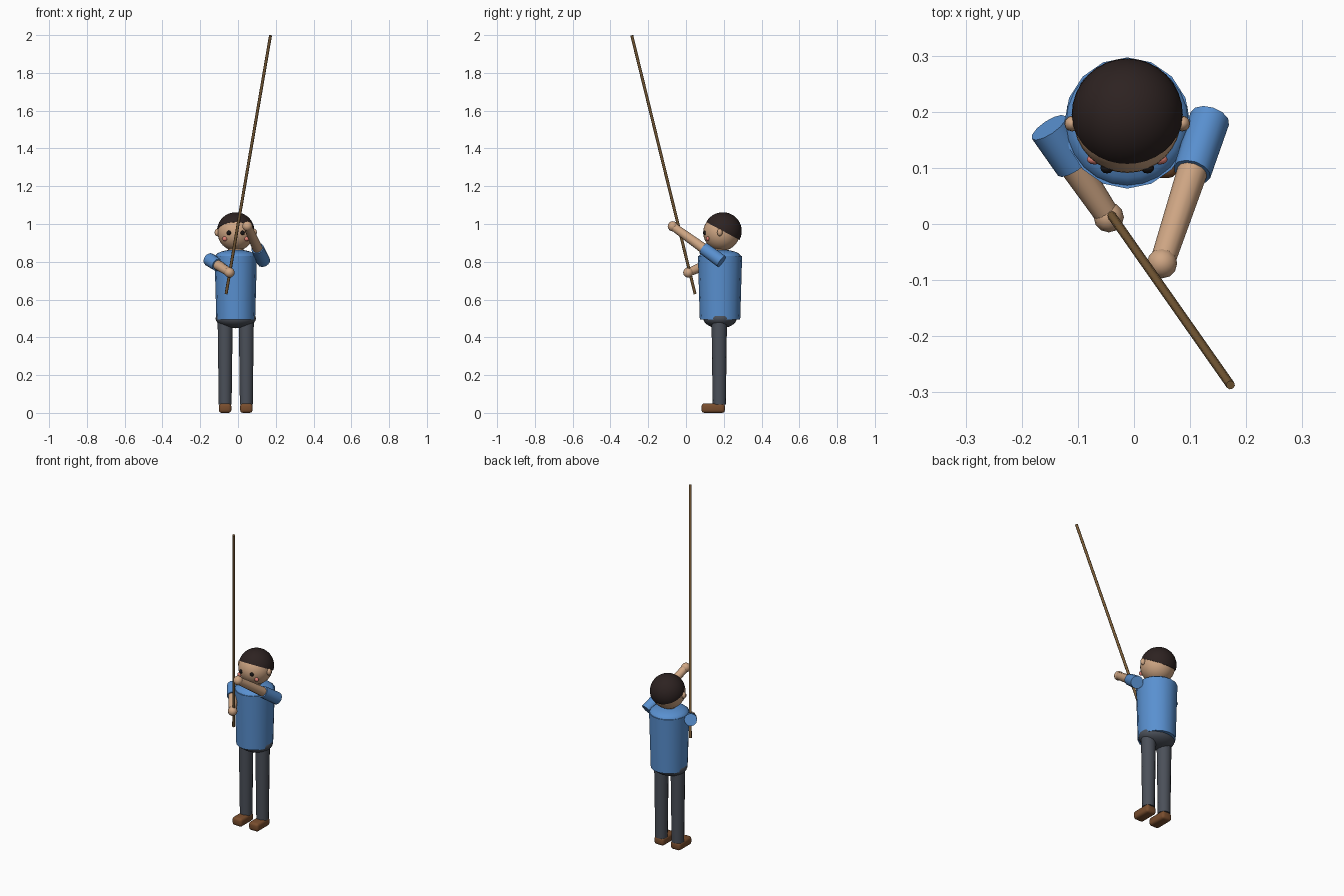
import bpy, bmesh, math
from mathutils import Vector, Matrix

cube = bpy.data.objects.get("Cube")
if cube:
    bpy.data.objects.remove(cube, do_unlink=True)


def material(name, rgb):
    m = bpy.data.materials.new(name)
    m.use_nodes = True
    m.diffuse_color = (*rgb, 1)
    bsdf = next(n for n in m.node_tree.nodes if n.type == 'BSDF_PRINCIPLED')
    bsdf.inputs["Base Color"].default_value = (*rgb, 1)
    return m


SKIN = material("skin", (0.62, 0.38, 0.23))
SHIRT = material("blue shirt", (0.10, 0.28, 0.63))
TROUSERS = material("charcoal trousers", (0.07, 0.08, 0.10))
LEATHER = material("brown leather", (0.19, 0.075, 0.027))
HAIR = material("dark hair", (0.026, 0.016, 0.015))
WOOD = material("pole wood", (0.19, 0.105, 0.038))
BLUSH = material("pink blush", (0.75, 0.22, 0.18))
EYE = material("black eye", (0.010, 0.008, 0.008))


def finish(bm, name, mat, angle=40):
    bmesh.ops.recalc_face_normals(bm, faces=bm.faces[:])
    me = bpy.data.meshes.new(name)
    bm.to_mesh(me)
    bm.free()
    me.materials.append(mat)
    ob = bpy.data.objects.new(name, me)
    bpy.context.collection.objects.link(ob)
    bpy.ops.object.select_all(action='DESELECT')
    ob.select_set(True)
    bpy.context.view_layer.objects.active = ob
    bpy.ops.object.shade_smooth_by_angle(angle=math.radians(angle))
    return ob


def ellipsoid(name, centre, radii, mat, u=24, v=16, cut=None):
    """Scaled sphere; cut is a plane normal keeping only the half it points to."""
    bm = bmesh.new()
    bmesh.ops.create_uvsphere(bm, u_segments=u, v_segments=v, radius=1)
    bmesh.ops.scale(bm, vec=radii, verts=bm.verts[:])
    if cut:
        geom = bm.verts[:] + bm.edges[:] + bm.faces[:]
        bmesh.ops.bisect_plane(bm, geom=geom, plane_co=(0, 0, 0), plane_no=cut, clear_inner=True)
        bmesh.ops.holes_fill(bm, edges=[e for e in bm.edges if e.is_boundary])
    bmesh.ops.translate(bm, vec=centre, verts=bm.verts[:])
    return finish(bm, name, mat, 50)


def rod(name, a, b, ra, rb, mat, sides=12, squash=(1, 1)):
    """Tapered cylinder from a to b."""
    a, b = Vector(a), Vector(b)
    d = b - a
    bm = bmesh.new()
    bmesh.ops.create_cone(bm, cap_ends=True, segments=sides, radius1=ra, radius2=rb, depth=d.length)
    bmesh.ops.scale(bm, vec=(squash[0], squash[1], 1), verts=bm.verts[:])
    rot = d.to_track_quat('Z', 'Y').to_matrix().to_4x4() if d.xy.length > 1e-6 else Matrix()
    bmesh.ops.transform(bm, matrix=Matrix.Translation((a + b) / 2) @ rot, verts=bm.verts[:])
    return finish(bm, name, mat, 50)


CX, CY = -0.012, 0.18          # body axis

# Torso, shoulders, hips and neck
rod("shirt_torso", (CX, CY, 0.495), (CX, CY, 0.83), 0.107, 0.117, SHIRT, 16, (0.96, 1))
ellipsoid("shirt_shoulders", (CX, CY, 0.825), (0.111, 0.113, 0.04), SHIRT, 24, 12)
ellipsoid("trouser_hips", (CX, CY, 0.5), (0.107, 0.088, 0.052), TROUSERS)
rod("neck", (CX, CY, 0.83), (CX, CY, 0.89), 0.04, 0.04, SKIN)

# Head, with the hair as a tilted half shell
HEAD = Vector((CX, 0.188, 0.955))
ellipsoid("head", HEAD, (0.096, 0.097, 0.097), SKIN, 32, 20)
ellipsoid("hair", HEAD + Vector((0, 0.007, 0.008)), (0.099, 0.1, 0.099), HAIR, 32, 20,
          cut=(0, 0.47, 0.88))

# Mirrored parts about the body axis
for side, s in (("left", 1), ("right", -1)):
    ellipsoid(side + "_ear", (CX + s * 0.098, 0.179, 0.955), (0.014, 0.014, 0.02), SKIN, 12, 8)
    ellipsoid(side + "_eye", (CX + s * 0.036, 0.1, 0.953), (0.012, 0.01, 0.012), EYE, 12, 8)
    ellipsoid(side + "_cheek", (CX + s * 0.058, 0.115, 0.922), (0.014, 0.009, 0.012), BLUSH, 12, 8)
    x = CX + s * 0.056
    rod(side + "_trouser_leg", (x, 0.176, 0.045), (x, 0.176, 0.5), 0.035, 0.041, TROUSERS, 14)

    # Shoe: rounded block reaching forward of the ankle
    bm = bmesh.new()
    bmesh.ops.create_cube(bm, size=1)
    bmesh.ops.scale(bm, vec=(0.066, 0.124, 0.05), verts=bm.verts[:])
    bmesh.ops.bevel(bm, geom=bm.edges[:], offset=0.015, segments=3, affect='EDGES', profile=0.5)
    bmesh.ops.translate(bm, vec=(x, 0.144, 0.025), verts=bm.verts[:])
    finish(bm, side + "_shoe", LEATHER, 50)

# Arms: straight from shoulder to grip, sleeve over the upper part
ARMS = {
    "left": ((0.135, 0.188, 0.802), (0.05, -0.07, 0.988), 0.37),
    "right": ((-0.152, 0.172, 0.812), (-0.045, 0.012, 0.743), 0.42),
}
for side, (a, b, split) in ARMS.items():
    a, b = Vector(a), Vector(b)
    rod(side + "_sleeve", a, a.lerp(b, split), 0.036, 0.034, SHIRT, 12)
    rod(side + "_arm", a.lerp(b, 0.15), b, 0.029, 0.022, SKIN, 12)
    ellipsoid(side + "_hand", b, (0.027, 0.027, 0.027), SKIN, 12, 8)

# Long pole held in both hands
rod("pole", (-0.063, 0.048, 0.63), (0.172, -0.287, 1.998), 0.008, 0.008, WOOD, 8)
